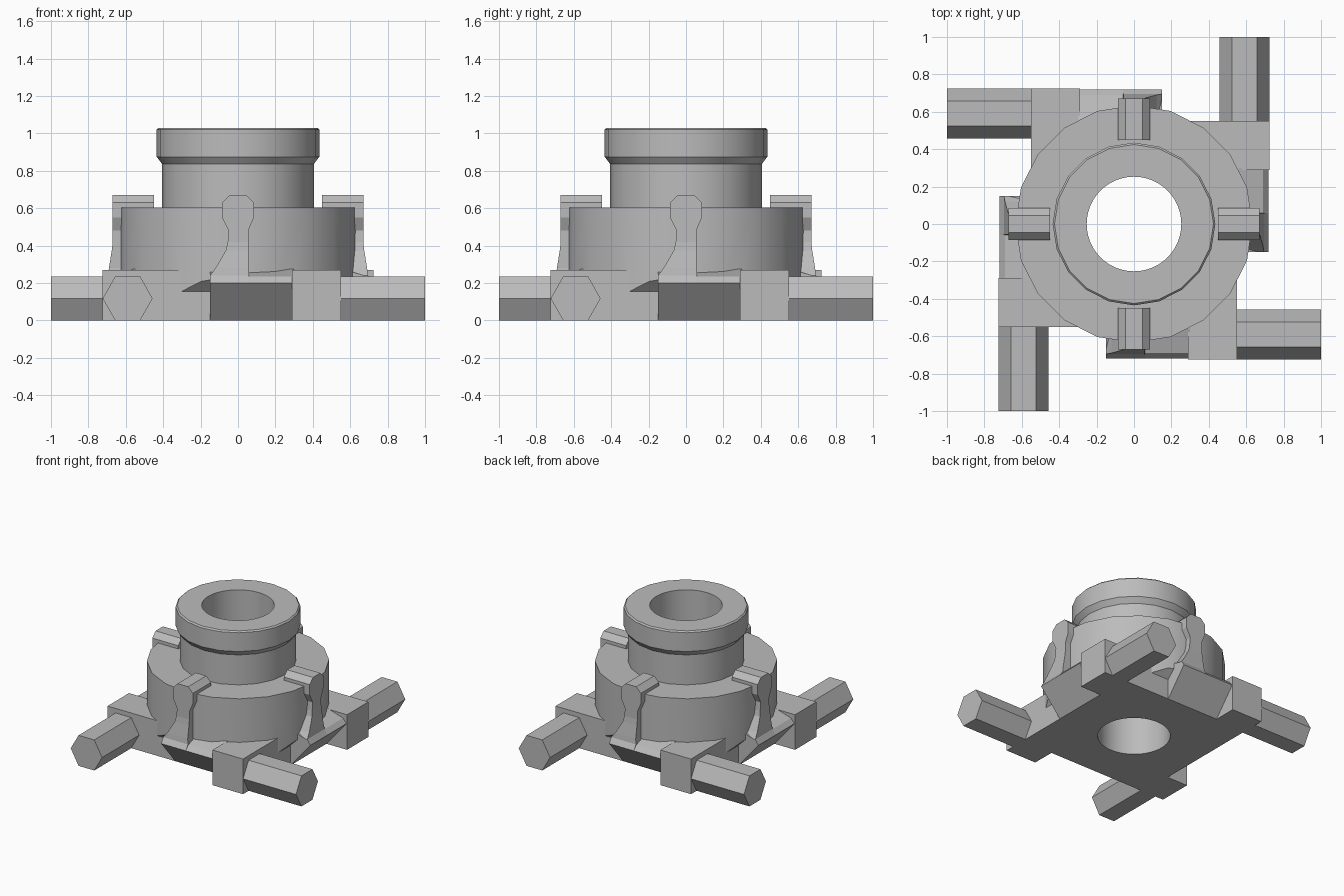
import bpy, bmesh, math
from mathutils import Vector, Matrix

cube = bpy.data.objects.get("Cube")
if cube:
    bpy.data.objects.remove(cube, do_unlink=True)

grey = bpy.data.materials.new("plain_grey")
grey.use_nodes = True
grey.diffuse_color = (0.5, 0.5, 0.5, 1)
grey.node_tree.nodes["Principled BSDF"].inputs["Base Color"].default_value = (0.5, 0.5, 0.5, 1)


def to_object(name, bm):
    bmesh.ops.recalc_face_normals(bm, faces=bm.faces[:])
    mesh = bpy.data.meshes.new(name)
    bm.to_mesh(mesh)
    bm.free()
    mesh.materials.append(grey)
    obj = bpy.data.objects.new(name, mesh)
    bpy.context.collection.objects.link(obj)
    return obj


def loft(name, rings):
    """Skin a stack of equal-length closed rings and cap both ends."""
    bm = bmesh.new()
    rows = [[bm.verts.new(p) for p in ring] for ring in rings]
    n = len(rows[0])
    for low, high in zip(rows, rows[1:]):
        for i in range(n):
            j = (i + 1) % n
            bm.faces.new((low[i], low[j], high[j], high[i]))
    bm.faces.new(rows[0])
    bm.faces.new(rows[-1])
    return to_object(name, bm)


def prism_x(name, section, x0, x1):
    return loft(name, [[(x, y, z) for y, z in section] for x in (x0, x1)])


def circle(radius, z, sides):
    step = math.tau / sides
    return [(radius * math.cos(i * step), radius * math.sin(i * step), z) for i in range(sides)]


def box_section(y0, y1, z0, z1):
    return [(y0, z0), (y1, z0), (y1, z1), (y0, z1)]


def boolean(obj, other, operation):
    mod = obj.modifiers.new(operation, "BOOLEAN")
    mod.operation = operation
    mod.solver = "EXACT"
    mod.object = other
    bpy.context.view_layer.objects.active = obj
    bpy.ops.object.modifier_apply(modifier=mod.name)
    bpy.data.objects.remove(other, do_unlink=True)


# Drum, neck and collar turned from one profile
profile = [(0.635, 0.15), (0.635, 0.605), (0.405, 0.605), (0.405, 0.835),
           (0.435, 0.875), (0.435, 1.02), (0.425, 1.03)]
housing = loft("housing", [circle(r, z, 20) for r, z in profile])

# Slanted undercuts on the four sides of the drum
bm = bmesh.new()
bm.from_mesh(housing.data)
for k in range(4):
    turn = Matrix.Rotation(k * math.pi / 2, 3, "Z")
    cut = bmesh.ops.bisect_plane(
        bm, geom=bm.verts[:] + bm.edges[:] + bm.faces[:],
        plane_co=turn @ Vector((0, -0.55, 0.155)),
        plane_no=turn @ Vector((0, -1, -1)), clear_outer=True)
    edges = [e for e in cut["geom_cut"] if isinstance(e, bmesh.types.BMEdge)]
    bmesh.ops.holes_fill(bm, edges=edges)
bmesh.ops.recalc_face_normals(bm, faces=bm.faces[:])
bm.to_mesh(housing.data)
bm.free()

# Square base joined to the drum, then bored through
base = prism_x("base", box_section(-0.55, 0.55, 0, 0.27), -0.55, 0.55)
boolean(housing, base, "UNION")
bore = loft("bore", [circle(0.253, z, 48) for z in (-0.1, 1.2)])
boolean(housing, bore, "DIFFERENCE")
bpy.ops.object.select_all(action="DESELECT")
housing.select_set(True)
bpy.context.view_layer.objects.active = housing
bpy.ops.object.shade_smooth_by_angle(angle=math.radians(25))

# Block, hexagonal bar and sloping ledge of one side
block = prism_x("block", box_section(-0.725, -0.5, 0, 0.27), 0.29, 0.55)
hexagon = [(-0.59 + 0.1335 * math.cos(a), 0.1175 + 0.1357 * math.sin(a))
           for a in (i * math.pi / 3 for i in range(6))]
bar = prism_x("hex_bar", hexagon, 0.54, 1.0)
ledge = prism_x("ledge", [(-0.5, 0), (-0.55, 0), (-0.72, 0.2), (-0.69, 0.235),
                          (-0.56, 0.275), (-0.5, 0.275)], -0.15, 0.3)

# Clip: height, left edge, right edge and outer depth from foot to head
clip_rows = [(0.2, -0.15, 0.06, 0.72), (0.24, -0.15, 0.06, 0.695),
             (0.28, -0.12, 0.055, 0.69), (0.375, -0.065, 0.055, 0.675),
             (0.42, -0.055, 0.055, 0.67), (0.48, -0.05, 0.055, 0.67),
             (0.55, -0.085, 0.085, 0.67), (0.63, -0.085, 0.085, 0.67),
             (0.67, -0.045, 0.045, 0.67)]
clip = loft("clip", [[(l, -d, z), (r, -d, z), (r, -0.45, z), (l, -0.45, z)]
                     for z, l, r, d in clip_rows])

# Repeat the side parts around the housing
for part in (block, bar, ledge, clip):
    name = part.name
    part.name = "front_" + name
    for k, side in enumerate(("left", "back", "right"), 1):
        copy = part.copy()
        copy.name = side + "_" + name
        copy.rotation_euler.z = k * math.pi / 2
        bpy.context.collection.objects.link(copy)
